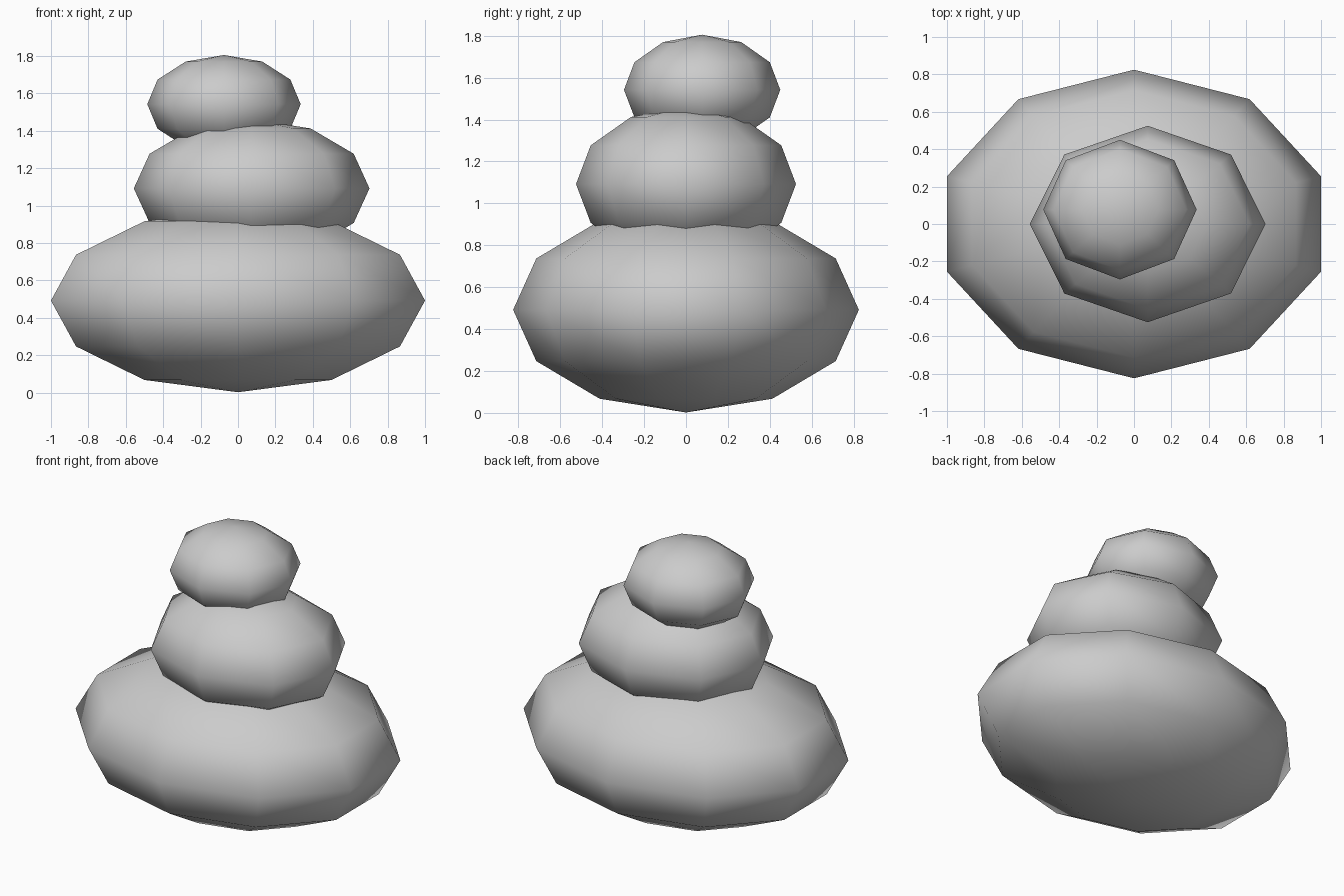
import bpy

if "Cube" in bpy.data.objects:
    bpy.data.objects.remove(bpy.data.objects["Cube"])


def stone(name, segments, centre, radii):
    """Squashed low-poly sphere with smooth shading."""
    bpy.ops.mesh.primitive_uv_sphere_add(segments=segments, ring_count=6, radius=1, location=centre)
    ob = bpy.context.object
    ob.name = name
    ob.scale = radii
    bpy.ops.object.transform_apply(location=False, rotation=False, scale=True)
    bpy.ops.object.shade_smooth()
    return ob


# Three stacked stones, largest at the base
stone("bottom_stone", 10, (0, 0, 0.492), (1.0515, 0.825, 0.49))
stone("middle_stone", 8, (0.073, 0, 1.092), (0.63, 0.525, 0.37))
stone("top_stone", 8, (-0.075, 0.077, 1.542), (0.41, 0.373, 0.263))
